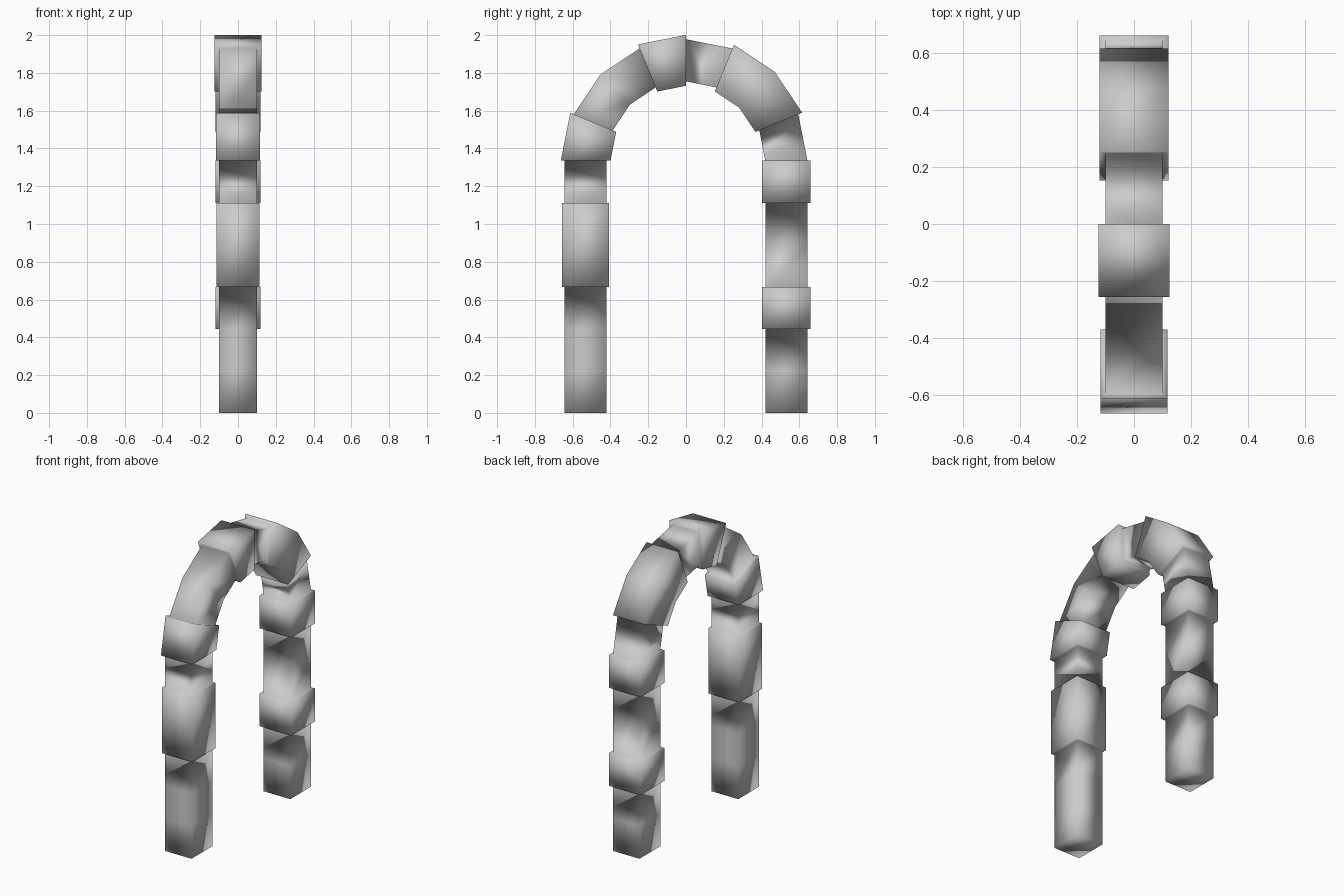
import bpy, bmesh
from math import pi, sin, cos

if "Cube" in bpy.data.objects:
    bpy.data.objects.remove(bpy.data.objects["Cube"])

SPRING = 1.335           # height where the legs turn into the arch
R_IN, R_OUT, HALF = 0.42, 0.643, 0.1

# Stone blocks along the arch: (number of steps, growth in depth, growth in width)
blocks = [(3, 0, 0), (2, .013, .015), (1, 0, 0), (1, .02, .017), (2, 0, 0),
          (1, .023, .025), (1, 0, 0), (2, .022, .02), (1, 0, 0),
          (1, .017, .02), (2, 0, 0), (1, .017, .02), (2, 0, 0)]


def point(step, r):
    """Position in the y-z plane: 6 steps up, 8 around, 6 down."""
    if step <= 6:
        return -r, SPRING * step / 6
    if step >= 14:
        return r, SPRING * (20 - step) / 6
    a = pi - (step - 6) * pi / 8
    return r * cos(a), SPRING + r * sin(a)


def ring(bm, step, gd, gw):
    """Rectangular cross-section of the arch."""
    w = HALF + gw
    return [bm.verts.new((x, *point(step, r))) for x, r in
            ((-w, R_OUT + gd), (w, R_OUT + gd), (w, R_IN - gd), (-w, R_IN - gd))]


# One continuous skin, stepping in and out between blocks
bm = bmesh.new()
rings, step = [], 0
for count, gd, gw in blocks:
    rings += [ring(bm, step + i, gd, gw) for i in range(count + 1)]
    step += count
for a, b in zip(rings, rings[1:]):
    for i in range(4):
        j = (i + 1) % 4
        bm.faces.new((a[i], a[j], b[j], b[i]))
bm.faces.new(rings[0])
bm.faces.new(rings[-1])
bmesh.ops.recalc_face_normals(bm, faces=bm.faces)
for f in bm.faces:
    f.smooth = True

mesh = bpy.data.meshes.new("stone_arch")
bm.to_mesh(mesh)
bm.free()
bpy.context.collection.objects.link(bpy.data.objects.new("stone_arch", mesh))
